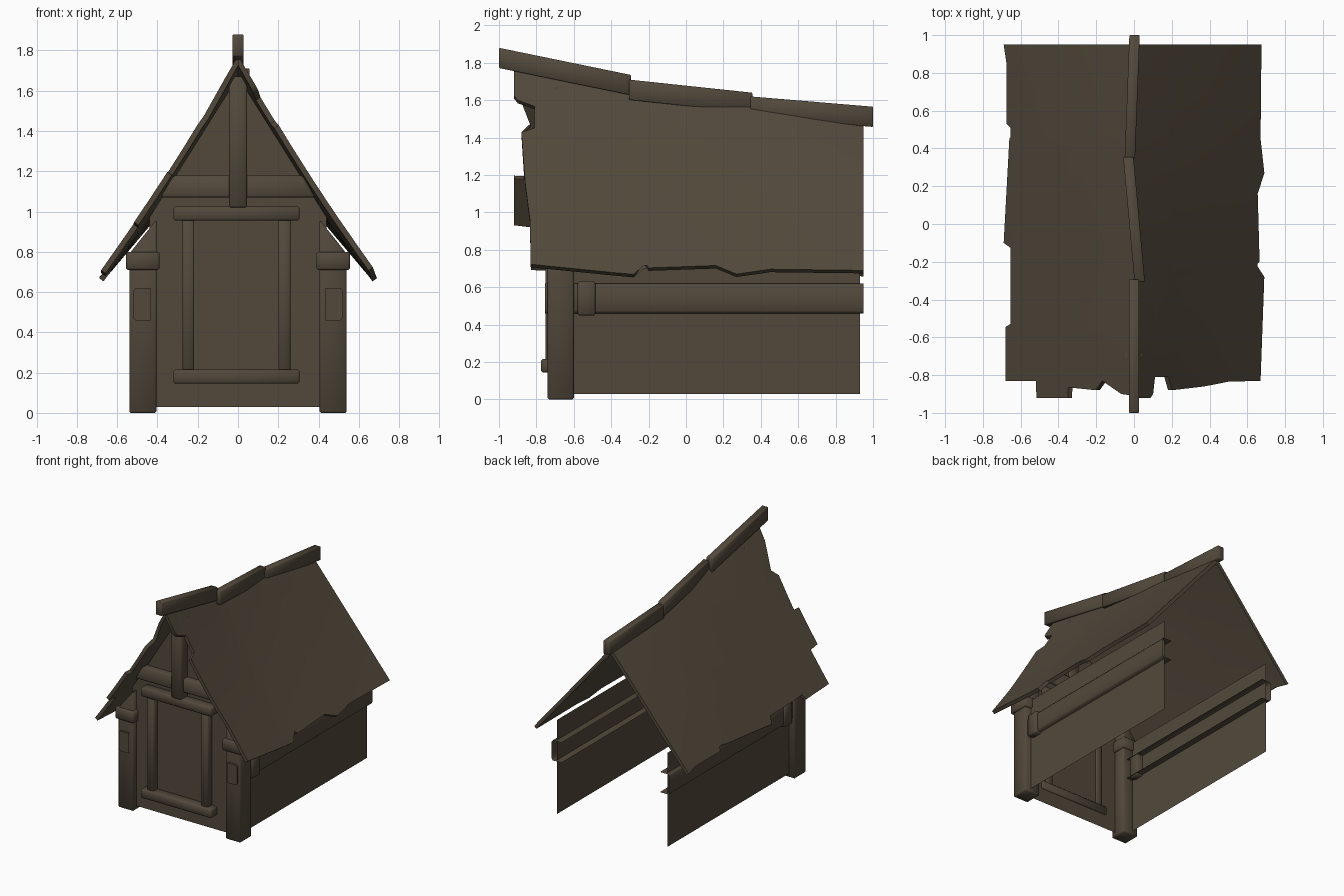
import bpy, bmesh, math

if "Cube" in bpy.data.objects:
    bpy.data.objects.remove(bpy.data.objects["Cube"])

wood = bpy.data.materials.new("dark brown wood")
wood.diffuse_color = (0.085, 0.066, 0.044, 1)
wood.use_nodes = True
wood.node_tree.nodes["Principled BSDF"].inputs["Base Color"].default_value = wood.diffuse_color


def make(name, verts, faces, bevel=0.0):
    me = bpy.data.meshes.new(name)
    bm = bmesh.new()
    vs = [bm.verts.new(v) for v in verts]
    for f in faces:
        bm.faces.new([vs[i] for i in f])
    bmesh.ops.recalc_face_normals(bm, faces=bm.faces)
    if bevel:
        bmesh.ops.bevel(bm, geom=bm.edges[:], offset=bevel, segments=1, affect='EDGES')
    bm.to_mesh(me)
    bm.free()
    me.materials.append(wood)
    ob = bpy.data.objects.new(name, me)
    bpy.context.collection.objects.link(ob)
    return ob


BOX = [(0, 1, 3, 2), (4, 6, 7, 5), (0, 4, 5, 1), (2, 3, 7, 6), (0, 2, 6, 4), (1, 5, 7, 3)]


def box(name, x, y, z, bevel=0.008):
    return make(name, [(a, b, c) for a in x for b in y for c in z], BOX, bevel)


def lerp(points, v):
    if v <= points[0][0]:
        return points[0][1]
    for (a, fa), (b, fb) in zip(points, points[1:]):
        if v <= b:
            return fa + (fb - fa) * (v - a) / (b - a)
    return points[-1][1]


# Roof: two ragged slopes under a sagging ridge
RIDGE = [(-0.92, 1.775), (-0.6, 1.71), (-0.3, 1.645), (0.0, 1.605), (0.35, 1.56), (0.95, 1.49)]
EAVE = [(-0.92, 0.72), (-0.3, 0.69), (0.95, 0.69)]
FRONT = {
    1: [(0, -.92), (.13, -.92), (.15, -.90), (.165, -.81), (.27, -.81), (.30, -.88),
        (.55, -.86), (.74, -.835), (1, -.83)],
    -1: [(0, -.91), (.1, -.90), (.25, -.83), (.30, -.88), (.515, -.865), (.52, -.92),
         (.765, -.92), (.77, -.83), (1, -.83)]}
SIDE = {
    1: [(-.83, .67), (-.28, .69), (-.225, .635), (-.2, .665), (.16, .655), (.27, .69),
        (.45, .67), (.95, .675)],
    -1: [(-.83, .68), (-.545, .68), (-.53, .65), (-.14, .635), (-.1, .69), (.45, .66),
         (.46, .605), (.53, .675), (.85, .675), (.95, .69)]}


def roof_z(x, y):
    r, e, t = lerp(RIDGE, y), lerp(EAVE, y), abs(x) / 0.675
    sag = .03 * max(0, .4 - y) / 1.3          # slopes dip a little towards the front
    return r + (e - r) * t - sag * math.sin(math.pi * min(t, 1))


def roof(name, side):
    ts = sorted({p[0] for p in FRONT[side]} | {.4, .65, .9, .97})
    ys = sorted({p[0] for p in SIDE[side]} | {-.7, -.4, 0, .3, .7})
    us = [(y + .83) / 1.78 for y in ys]
    verts = []
    for lower in (0, 1):
        for t in ts:
            f = lerp(FRONT[side], t)
            for u, y0 in zip(us, ys):
                y = f + (.95 - f) * u
                # ragged outline only affects the outermost strip
                x = t * (lerp(SIDE[side], y0) if t > .98 else .675)
                dx, dz = (.022, .016) if t else (0, .048)
                verts.append((side * (x - lower * dx), y, roof_z(x, y) - lower * dz))
    n, m = len(us), len(ts)
    N = n * m
    faces = []
    for i in range(m - 1):
        for j in range(n - 1):
            a = i * n + j
            q = (a, a + 1, a + n + 1, a + n)
            faces += [q, tuple(k + N for k in q)]
    # Rim along front, eave and back; the ridge side stays joined to the other slope
    rim = [i * n for i in range(m)] + [(m - 1) * n + j for j in range(1, n)]
    rim += [i * n + n - 1 for i in range(m - 2, -1, -1)]
    for a, b in zip(rim, rim[1:]):
        faces.append((a, b, b + N, a + N))
    return make(name, verts, faces)


roof("roof_right", 1)
roof("roof_left", -1)

# Ridge boards: (y0, y1, x0, x1, top0, top1)
for i, (y0, y1, x0, x1, t0, t1) in enumerate([
        (-1.0, -.295, 0, 0, 1.88, 1.735), (-.305, .355, .03, -.03, 1.71, 1.64),
        (.345, 1.0, -.022, .003, 1.62, 1.565)]):
    v = []
    for s in (-1, 1):
        for y, x, t in ((y0, x0, t0), (y1, x1, t1)):
            for h in (.108, 0):
                v.append((x + s * .0275, y, t - h))
    make("ridge_board_%d" % (i + 1), v, BOX, .004)

# Front gable wall, a single sheet
make("front_wall", [(-.44, -.70, .03), (.44, -.70, .03), (.44, -.70, .97), (0, -.70, 1.67), (-.44, -.70, .97)],
     [(0, 1, 2, 3, 4)])

for s, n in ((1, "right"), (-1, "left")):
    def span(a, b):
        return sorted((s * a, s * b))
    # Side wall sheet
    make("side_wall_" + n, [(s * .488, -.70, .03), (s * .488, .93, .03),
                            (s * .488, .93, .78), (s * .488, -.70, .78)], [(0, 1, 2, 3)])
    # Corner post with a sloped top under the roof
    v = [(s * x, y, z) for x, top in ((.405, .96), (.54, .79)) for y in (-.74, -.60) for z in (0, top)]
    make("corner_post_" + n, v, BOX, .008)
    box("post_collar_" + n, span(.39, .555), (-.76, -.585), (.71, .80))
    # Side rail, open towards the wall and at the back
    prof = [(.435, .46), (.51, .46), (.52, .475), (.52, .605), (.51, .62), (.435, .62)]
    v = [(s * x, y, z) for y in (-.755, .95) for x, z in prof]
    make("side_rail_" + n, v, [(i, i + 1, i + 7, i + 6) for i in range(5)] + [tuple(range(6))])
    box("rail_band_" + n, span(.44, .535), (-.58, -.485), (.45, .63))

# Door frame and gable timbers
box("door_lintel", (-.32, .305), (-.775, -.69), (.955, 1.025))
box("door_sill", (-.32, .305), (-.775, -.69), (.145, .215))
box("door_bar_left", (-.275, -.218), (-.752, -.69), (.20, .97), .006)
box("door_bar_right", (.2, .26), (-.752, -.69), (.20, .97), .006)
v = [(x * w, y, z) for x in (-1, 1) for y in (-.75, -.67) for z, w in ((1.07, .385), (1.18, .32))]
make("cross_beam", v, BOX, .01)
box("king_post", (-.045, .045), (-.78, -.68), (1.02, 1.67))

# Smooth shading with sharp edges kept
for ob in bpy.context.collection.objects:
    ob.select_set(True)
    bpy.context.view_layer.objects.active = ob
bpy.ops.object.shade_smooth_by_angle(angle=math.radians(60))
